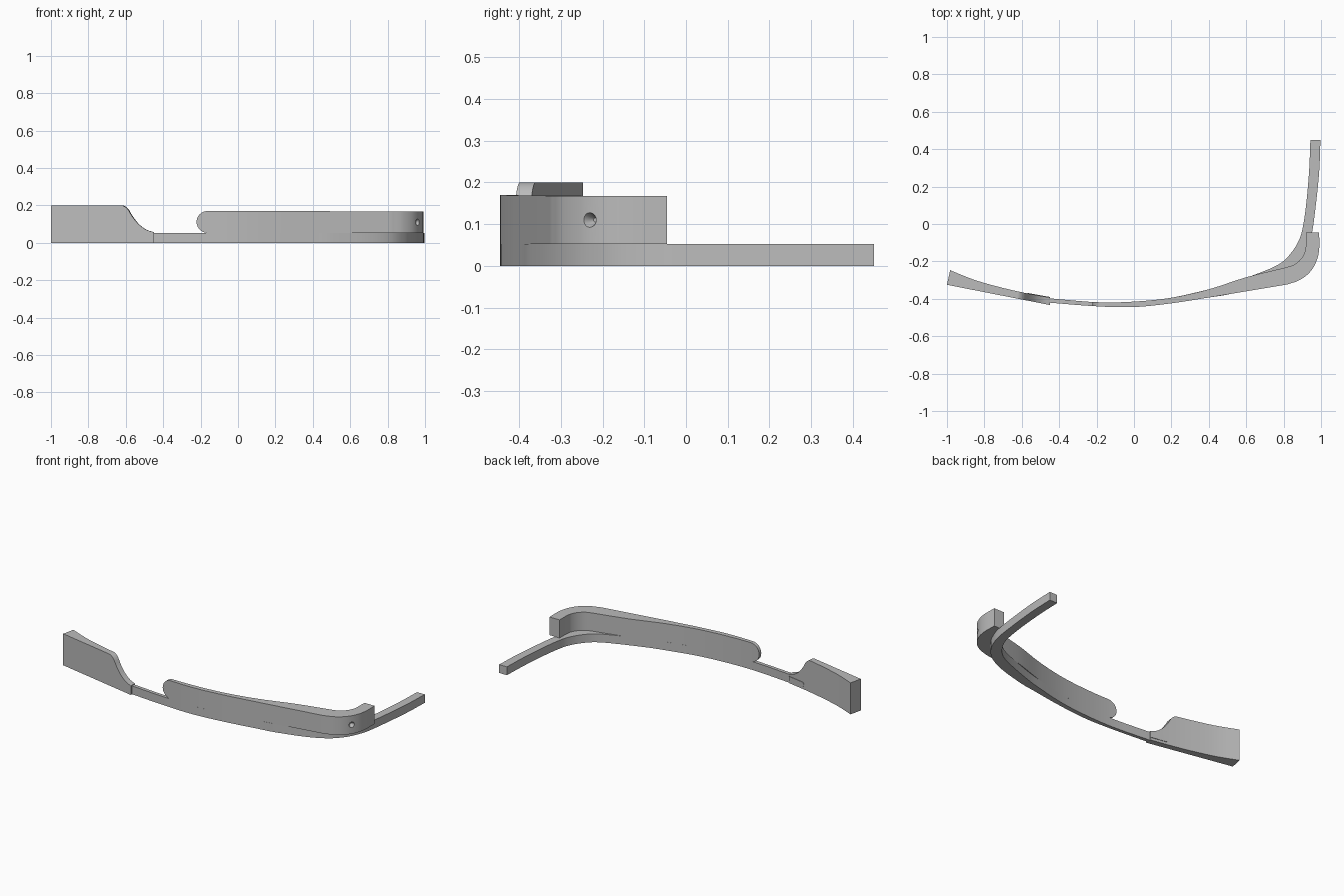
import bpy, bmesh, math
from mathutils import Vector

cube = bpy.data.objects.get("Cube")
if cube:
    bpy.data.objects.remove(cube, do_unlink=True)

grey = bpy.data.materials.new("plain grey")
grey.use_nodes = True
grey.diffuse_color = (0.5, 0.5, 0.5, 1)
grey.node_tree.nodes["Principled BSDF"].inputs["Base Color"].default_value = (0.5, 0.5, 0.5, 1)


def smooth_path(points, steps=8):
    """Catmull-Rom curve through the points."""
    p = [Vector(q) for q in points]
    p = [p[0] * 2 - p[1]] + p + [p[-1] * 2 - p[-2]]
    out = []
    for a, b, c, d in zip(p, p[1:], p[2:], p[3:]):
        for i in range(steps):
            t = i / steps
            out.append(0.5 * (2 * b + (c - a) * t + (2 * a - 5 * b + 4 * c - d) * t * t
                              + (3 * b - a - 3 * c + d) * t ** 3))
    return out + [p[-2]]


def loft(name, stations):
    """Closed bar from stations of (outer xy, inner xy, low z, high z)."""
    bm = bmesh.new()
    rings = []
    for outer, inner, low, high in stations:
        rings.append([bm.verts.new((q[0], q[1], z)) for q, z in
                      ((outer, low), (outer, high), (inner, high), (inner, low))])
    for a, b in zip(rings, rings[1:]):
        for i in range(4):
            j = (i + 1) % 4
            bm.faces.new((a[i], a[j], b[j], b[i]))
    bm.faces.new(rings[0])
    bm.faces.new(rings[-1][::-1])
    bmesh.ops.recalc_face_normals(bm, faces=bm.faces)
    mesh = bpy.data.meshes.new(name)
    bm.to_mesh(mesh)
    bm.free()
    obj = bpy.data.objects.new(name, mesh)
    bpy.context.collection.objects.link(obj)
    mesh.materials.append(grey)
    return obj


def shade(obj):
    bpy.ops.object.select_all(action='DESELECT')
    obj.select_set(True)
    bpy.context.view_layer.objects.active = obj
    bpy.ops.object.shade_smooth_by_angle(angle=math.radians(30))


def at_x(path, x):
    """Point on a path at a given x."""
    for a, b in zip(path, path[1:]):
        if a.x <= x <= b.x:
            return a.lerp(b, (x - a.x) / (b.x - a.x))
    return path[0] if x < path[0].x else path[-1]


RAIL_TOP = 0.053
body_front = [(-0.46, -0.42), (-0.2, -0.44), (0, -0.444), (0.2, -0.424), (0.4, -0.393)]
body_back = [(-0.46, -0.397), (-0.2, -0.418), (0, -0.415), (0.2, -0.394), (0.4, -0.349)]

# Lower rail: follows the body, then bends inside the corner to the tip
rail_front = smooth_path(body_front + [(0.52, -0.373), (0.7, -0.323), (0.82, -0.265), (0.89, -0.195),
                                       (0.93, -0.12), (0.953, -0.04), (0.972, 0.1), (0.99, 0.28), (0.997, 0.45)])
rail_back = smooth_path(body_back + [(0.52, -0.315), (0.7, -0.25), (0.79, -0.205), (0.846, -0.147),
                                     (0.88, -0.09), (0.9, -0.03), (0.92, 0.1), (0.936, 0.28), (0.943, 0.45)])
shade(loft("lower_rail", [(f, b, 0, RAIL_TOP) for f, b in zip(rail_front, rail_back)]))

# Upper panel with a round end, carried round the corner as a thick hook
panel_front = smooth_path(body_front + [(0.6, -0.36), (0.82, -0.323)])
panel_back = smooth_path(body_back + [(0.6, -0.285), (0.82, -0.23)])
radius, mid = 0.0585, 0.1115
stations = []
for i in range(13):
    angle = math.pi / 2 * i / 12
    x = -0.163 - radius * math.cos(angle)
    h = max(radius * math.sin(angle), 0.001)
    stations.append((at_x(panel_front, x), at_x(panel_back, x), mid - h, mid + h))
for i in range(1, 41):
    x = -0.163 + 0.983 * i / 40
    stations.append((at_x(panel_front, x), at_x(panel_back, x), RAIL_TOP, 0.17 - 0.002 * i / 40))
hook_front = smooth_path([(0.82, -0.323), (0.885, -0.3), (0.94, -0.258), (0.975, -0.2), (0.99, -0.135), (0.99, -0.045)])
hook_back = smooth_path([(0.82, -0.23), (0.855, -0.218), (0.885, -0.195), (0.908, -0.162), (0.918, -0.125), (0.92, -0.045)])
stations += [(f, b, RAIL_TOP, 0.168) for f, b in zip(hook_front[1:], hook_back[1:])]
panel = loft("upper_panel", stations)

# Blind conical hole in the outside of the corner
direction = Vector((0.85, -0.53, 0))
bpy.ops.mesh.primitive_cone_add(vertices=24, radius1=0.005, radius2=0.031, depth=0.05,
                                location=Vector((0.96, -0.23, 0.11)) + direction * 0.001,
                                rotation=direction.to_track_quat('Z', 'Y').to_euler())
cutter = bpy.context.object
cutter.name = "hole_cutter"
cutter.data.materials.append(grey)
cutter.hide_render = True
hole = panel.modifiers.new("hole", 'BOOLEAN')
hole.operation = 'DIFFERENCE'
hole.solver = 'EXACT'
hole.object = cutter
bpy.context.view_layer.objects.active = panel
bpy.ops.object.modifier_apply(modifier=hole.name)
bpy.data.objects.remove(cutter, do_unlink=True)
shade(panel)

# Tall end plate: flat front, curved back, top sweeping down to the rail
top_line = smooth_path([(-0.64, 0.2), (-0.615, 0.198), (-0.59, 0.18), (-0.565, 0.14), (-0.53, 0.098),
                        (-0.49, 0.07), (-0.45, 0.057)], 5)
top_line = [Vector((-1 + 0.036 * i, 0.2)) for i in range(10)] + top_line
plate_back = smooth_path([(-0.983, -0.247), (-0.85, -0.3), (-0.7, -0.342), (-0.58, -0.369), (-0.45, -0.393)])
stations = []
for p in top_line:
    t = (p.x + 1) / 0.55
    front = (p.x, -0.325 - 0.108 * t)
    back = at_x(plate_back, -0.983 + 0.533 * t)
    stations.append((front, back, 0, p.y))
shade(loft("end_plate", stations))

# Rounded tongue of the rail showing on the back of the end plate
stations = []
for i in range(17):
    x = -0.57 + 0.12 * i / 16
    h = 0.014 * math.sqrt(max(0.01, 1 - max(0, (-0.556 - x) / 0.014) ** 2))
    back = at_x(plate_back, x)
    stations.append((back - Vector((0, 0.01)), back + Vector((0, 0.003)), 0.03 - h, 0.03 + h))
shade(loft("rail_tongue", stations))
